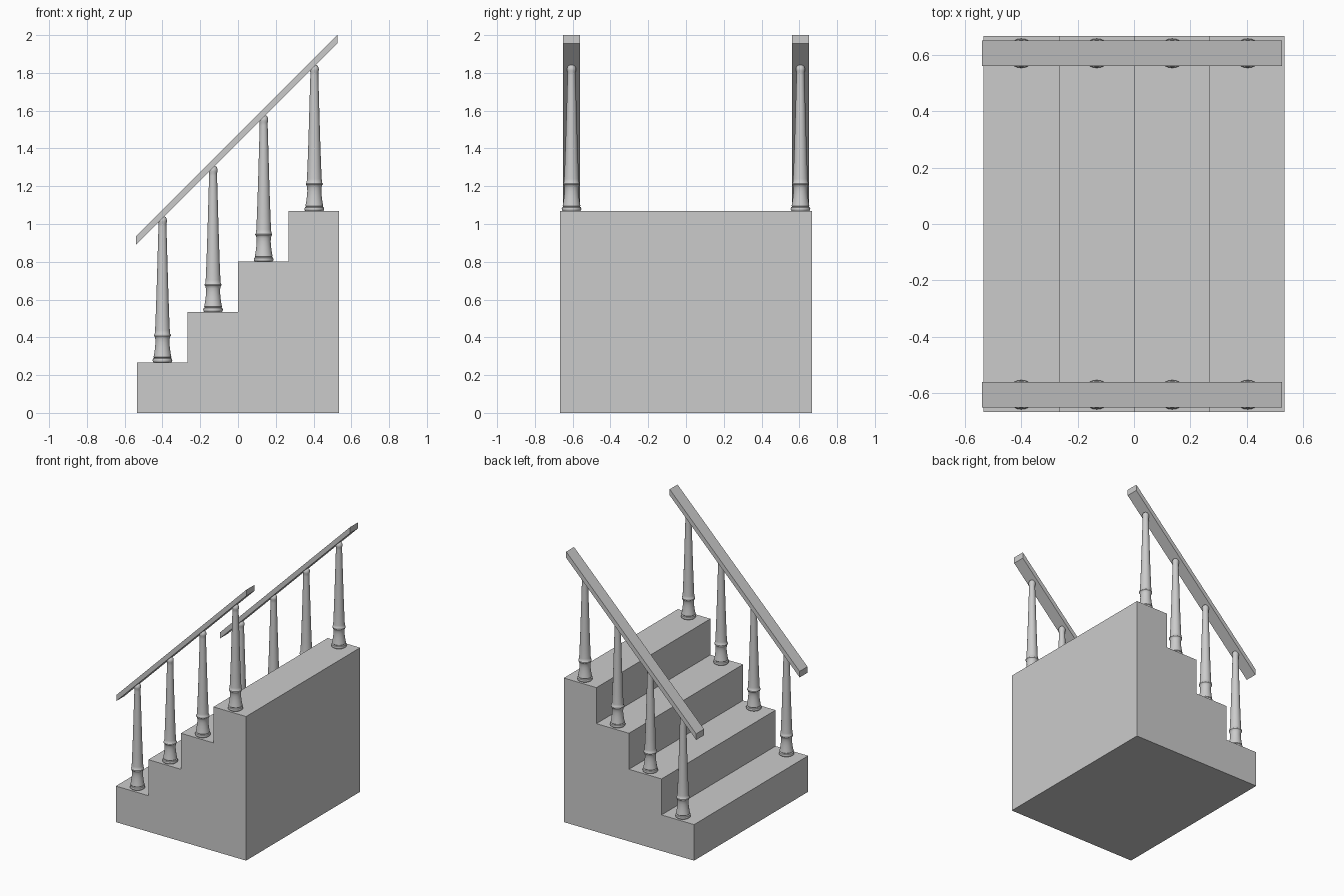
import bpy, bmesh, math

if "Cube" in bpy.data.objects:
    bpy.data.objects.remove(bpy.data.objects["Cube"])

STEP = 0.267          # rise and run of one step
HALF_X, HALF_Y = 0.534, 0.668
RAIL_Y = 0.606


def add_object(name, bm):
    bmesh.ops.recalc_face_normals(bm, faces=bm.faces)
    mesh = bpy.data.meshes.new(name)
    bm.to_mesh(mesh)
    bm.free()
    obj = bpy.data.objects.new(name, mesh)
    bpy.context.collection.objects.link(obj)
    return obj


def extrude_profile(name, points, y0, y1):
    """Extrude an x-z outline from y0 to y1."""
    bm = bmesh.new()
    face = bm.faces.new([bm.verts.new((x, y0, z)) for x, z in points])
    ext = bmesh.ops.extrude_face_region(bm, geom=[face])
    verts = [g for g in ext["geom"] if isinstance(g, bmesh.types.BMVert)]
    bmesh.ops.translate(bm, verts=verts, vec=(0, y1 - y0, 0))
    return add_object(name, bm)


def lathe(name, profile, location, sides=24):
    """Spin a radius-height profile about z."""
    bm = bmesh.new()
    verts = [bm.verts.new((r, 0, z)) for r, z in profile]
    edges = [bm.edges.new(pair) for pair in zip(verts, verts[1:])]
    bmesh.ops.spin(bm, geom=verts + edges, cent=(0, 0, 0), axis=(0, 0, 1),
                   angle=math.tau, steps=sides)
    bmesh.ops.remove_doubles(bm, verts=bm.verts, dist=1e-5)
    obj = add_object(name, bm)
    obj.location = location
    bpy.ops.object.select_all(action='DESELECT')
    obj.select_set(True)
    bpy.context.view_layer.objects.active = obj
    bpy.ops.object.shade_smooth_by_angle(angle=math.radians(40))
    return obj


# Solid staircase block
outline = [(HALF_X, 0), (-HALF_X, 0)]
for i in range(4):
    x = -HALF_X + i * STEP
    outline += [(x, (i + 1) * STEP), (x + STEP, (i + 1) * STEP)]
# shared corners lie at different heights, so the outline stays simple
outline[2 + 7] = (HALF_X, 4 * STEP)
extrude_profile("stair_block", outline, -HALF_Y, HALF_Y)

# Turned baluster: foot ring, bell, collar, tapering shaft, rounded tip
baluster = [
    (0, 0), (0.046, 0), (0.051, 0.005), (0.052, 0.012), (0.050, 0.020),
    (0.044, 0.024), (0.047, 0.028), (0.046, 0.034), (0.043, 0.050),
    (0.039, 0.080), (0.037, 0.105), (0.038, 0.125), (0.041, 0.137),
    (0.045, 0.141), (0.045, 0.147), (0.041, 0.151), (0.039, 0.170),
    (0.036, 0.240), (0.032, 0.350), (0.028, 0.480), (0.024, 0.620),
    (0.021, 0.720), (0.021, 0.735), (0.024, 0.745), (0.024, 0.755),
    (0.019, 0.768), (0.010, 0.775), (0, 0.777)]

# Sloped handrail with vertical ends
rail = [(-0.54, 0.89), (0.526, 1.955), (0.526, 2.0), (-0.54, 0.935)]

for side, s in (("front", -1), ("back", 1)):
    extrude_profile(f"{side}_handrail", rail,
                    s * RAIL_Y - 0.046, s * RAIL_Y + 0.046)
    for i in range(4):
        x = -0.4 + i * 0.268
        lathe(f"{side}_baluster_{i + 1}", baluster,
              (x, s * RAIL_Y, (i + 1) * STEP))
